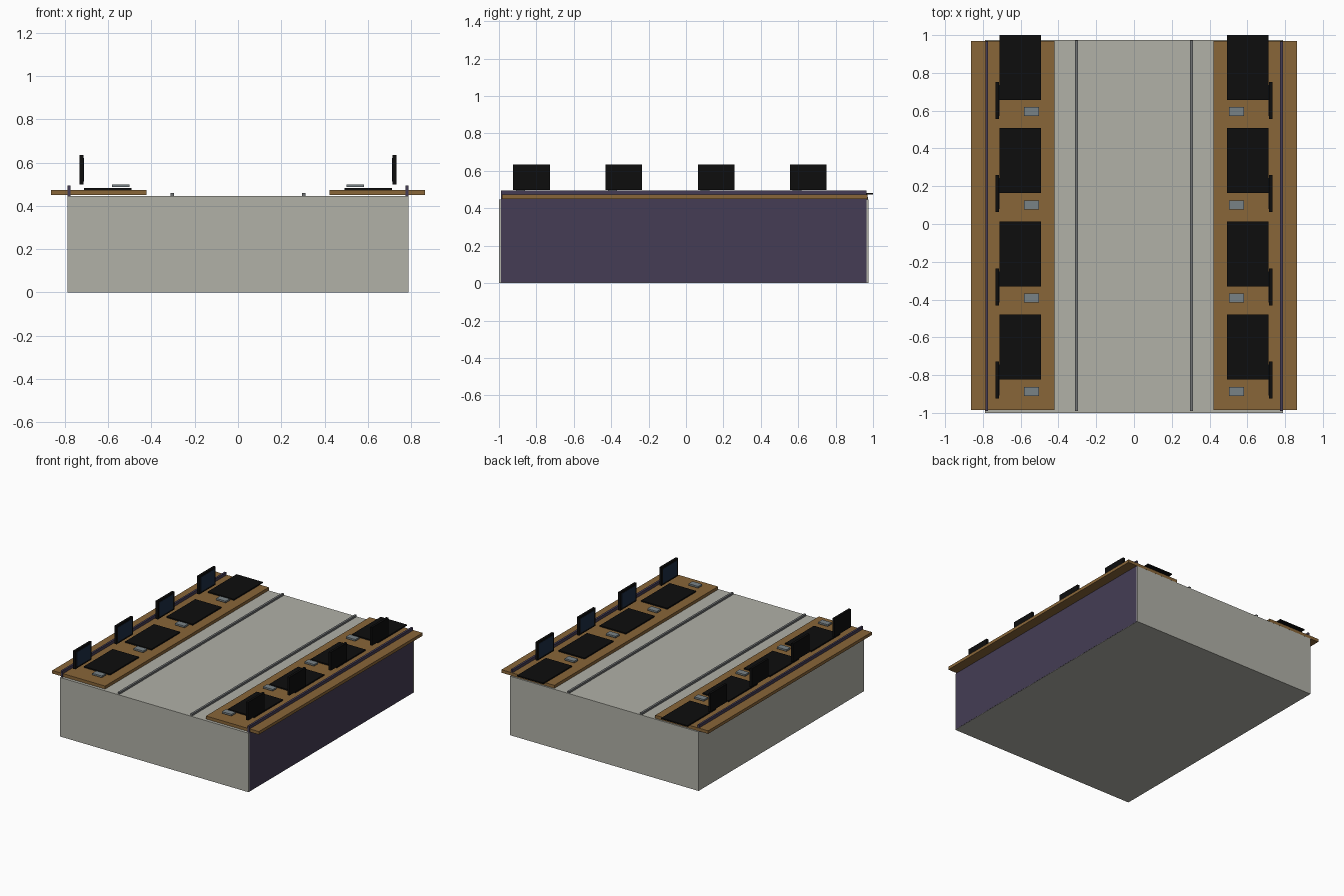
import bpy

if "Cube" in bpy.data.objects:
    bpy.data.objects.remove(bpy.data.objects["Cube"])


def material(name, rgb):
    m = bpy.data.materials.new(name)
    m.diffuse_color = (*rgb, 1)
    m.use_nodes = True
    m.node_tree.nodes["Principled BSDF"].inputs["Base Color"].default_value = m.diffuse_color
    return m


GREY = material("warm grey", (0.44, 0.44, 0.39))
WOOD = material("wood brown", (0.25, 0.132, 0.04))
PURPLE = material("dark purple", (0.058, 0.046, 0.09))
BLACK = material("black", (0.004, 0.004, 0.004))
STEEL = material("steel grey", (0.16, 0.17, 0.175))
PALE = material("blue grey", (0.19, 0.225, 0.24))
NAVY = material("screen navy", (0.012, 0.026, 0.06))


def box(name, x, y, z, mat):
    """Box from (min, max) ranges on each axis."""
    x = sorted(x)
    bpy.ops.mesh.primitive_cube_add(size=1)
    o = bpy.context.object
    o.name = name
    for v in o.data.vertices:
        v.co = [r[0] if c < 0 else r[1] for c, r in zip(v.co, (x, y, z))]
    o.data.materials.append(mat)
    return o


# Solid platform
box("platform", (-0.788, 0.788), (-1.0, 0.975), (0, 0.446), GREY)

for s, side in ((-1, "left"), (1, "right")):
    # Floor rail, long desk and side wall
    box(side + "_rail", (s * 0.296, s * 0.312), (-0.99, 0.972), (0.44, 0.46), STEEL)
    box(side + "_desk", (s * 0.422, s * 0.864), (-0.985, 0.97), (0.45, 0.473), WOOD)
    outer = 0.788 + s * 0.0006
    box(side + "_wall", (s * 0.773, s * outer), (-0.99, 0.966), (0.002, 0.495), PURPLE)

    # Four work stations along each desk
    for i in range(4):
        y = i * 0.4935
        tag = f"{side}_{i + 1}"
        box("desk_mat_" + tag, (s * 0.493, s * 0.712),
            (y - 0.824, y - 0.48), (0.474, 0.483), BLACK)
        box("keypad_" + tag, (s * 0.502, s * 0.582),
            (y - 0.91, y - 0.862), (0.486, 0.499), PALE)
        # Upright monitor with the screen facing the aisle
        box("monitor_" + tag, (s * 0.714, s * 0.732),
            (y - 0.924, y - 0.728), (0.498, 0.635), BLACK)
        box("screen_" + tag, (s * 0.712, s * 0.716),
            (y - 0.908, y - 0.744), (0.512, 0.621), NAVY)
